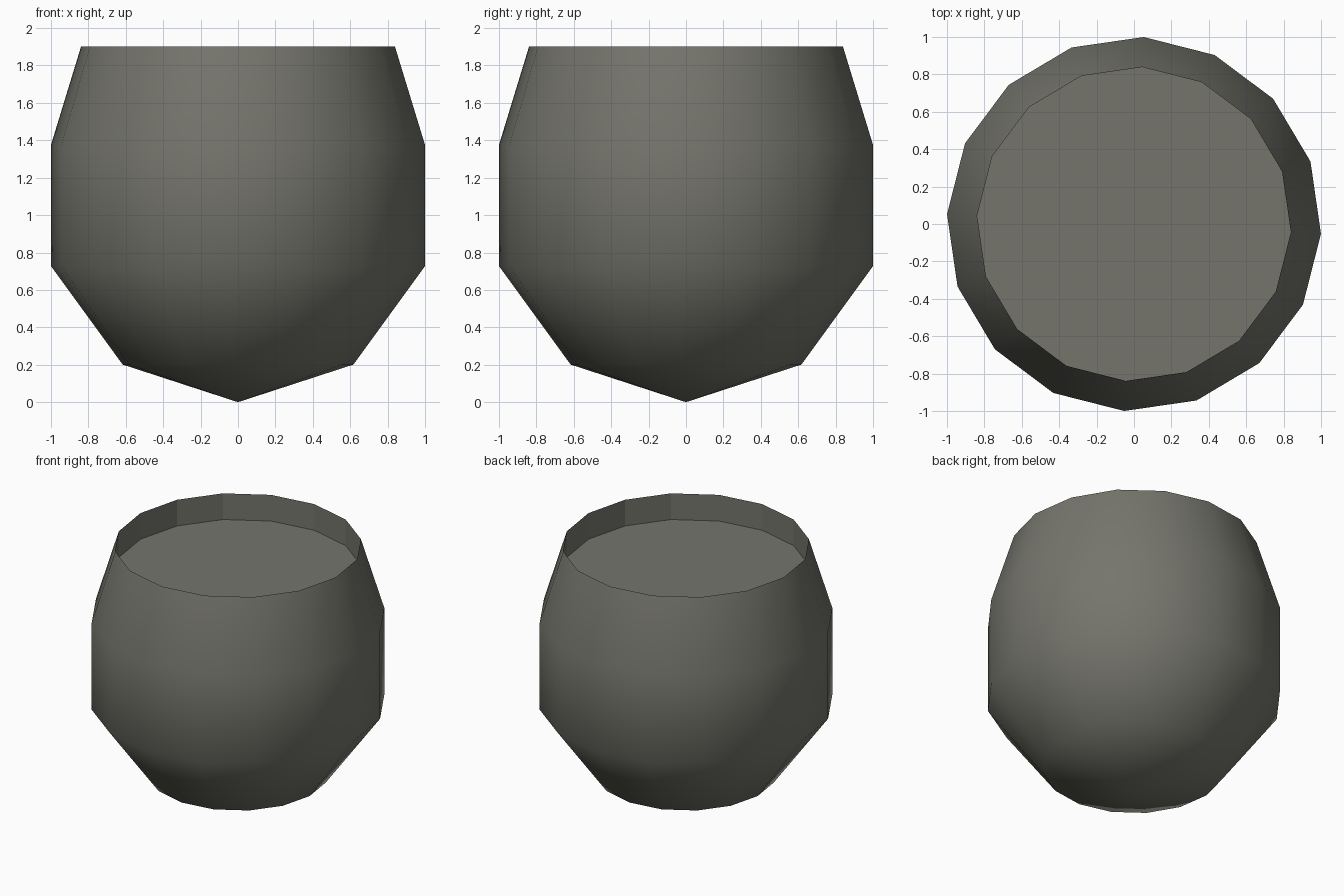
import bpy, bmesh, math

if "Cube" in bpy.data.objects:
    bpy.data.objects.remove(bpy.data.objects["Cube"])

SIDES = 16
TURN = math.radians(-3)

# one stone-grey colour
grey = bpy.data.materials.new("stone grey")
grey.diffuse_color = (0.178, 0.178, 0.152, 1)
grey.use_nodes = True
grey.node_tree.nodes["Principled BSDF"].inputs["Base Color"].default_value = grey.diffuse_color

# profile (radius, height): round body up to the rim, then the recess wall
body_profile = [(0.618, 0.201), (1.001, 0.727), (1.001, 1.376), (0.84, 1.902)]
recess_profile = (0.84, 1.706)

bm = bmesh.new()


def ring(r, z):
    return [bm.verts.new((r * math.cos(TURN + math.tau * i / SIDES),
                          r * math.sin(TURN + math.tau * i / SIDES), z))
            for i in range(SIDES)]


def bridge(a, b, smooth):
    for i in range(SIDES):
        j = (i + 1) % SIDES
        bm.faces.new((a[i], a[j], b[j], b[i])).smooth = smooth


# pointed base
rings = [ring(r, z) for r, z in body_profile]
tip = bm.verts.new((0, 0, 0))
for i in range(SIDES):
    bm.faces.new((tip, rings[0][(i + 1) % SIDES], rings[0][i])).smooth = True

# smooth outer body
for a, b in zip(rings, rings[1:]):
    bridge(a, b, True)

# faceted recess wall and flat floor
floor = ring(*recess_profile)
bridge(rings[-1], floor, False)
bm.faces.new(floor)

# crisp rim and floor edges
bm.normal_update()
for e in bm.edges:
    if len(e.link_faces) == 2 and e.calc_face_angle() > math.radians(60):
        e.smooth = False

mesh = bpy.data.meshes.new("round_pot")
bm.to_mesh(mesh)
bm.free()
mesh.materials.append(grey)
pot = bpy.data.objects.new("round_pot", mesh)
bpy.context.collection.objects.link(pot)
